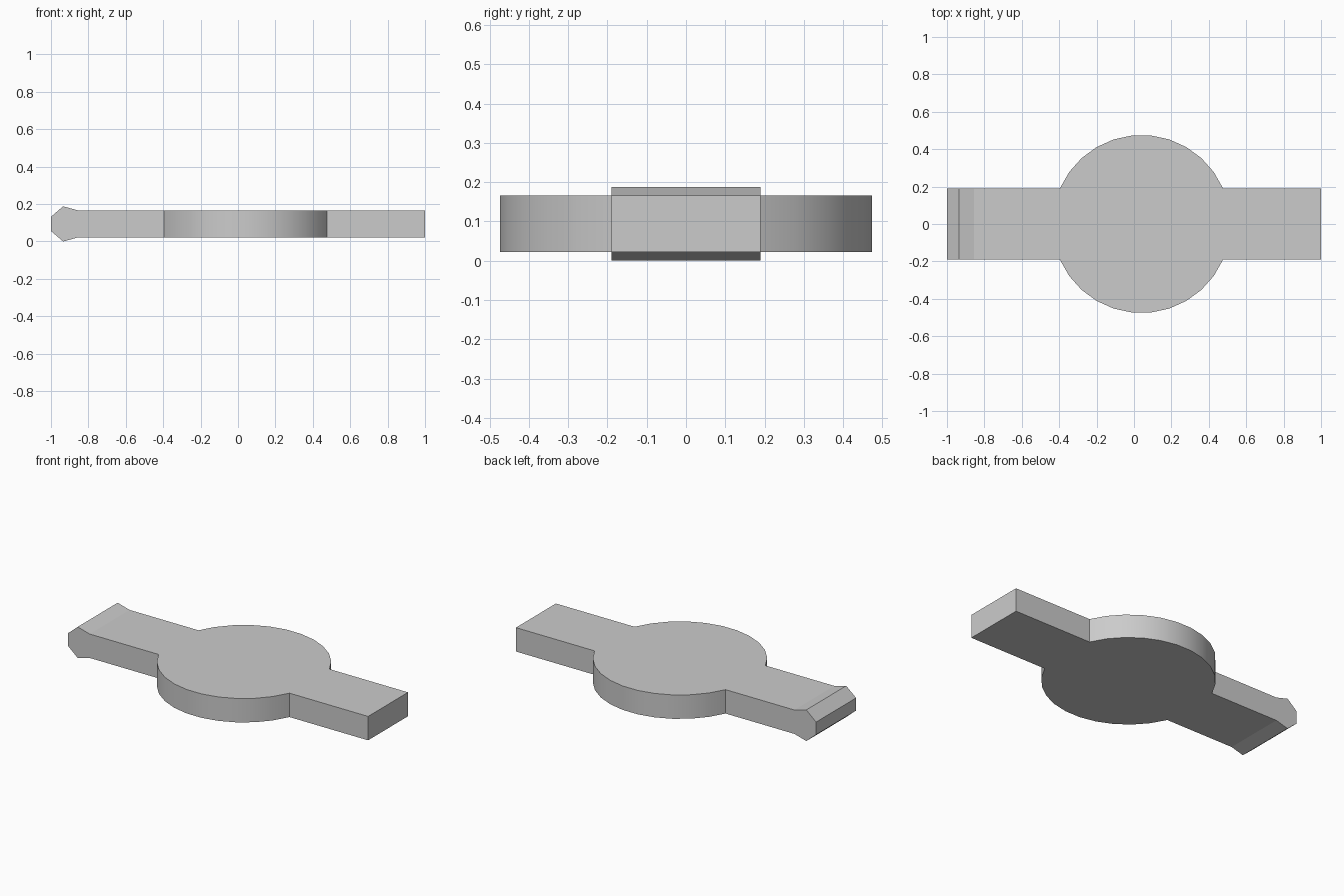
import bpy, bmesh, math

cube = bpy.data.objects.get("Cube")
if cube:
    bpy.data.objects.remove(cube)

# Plain grey material
GREY = (0.6, 0.6, 0.6, 1)
mat = bpy.data.materials.new("plain_grey")
mat.use_nodes = True
mat.diffuse_color = GREY
mat.node_tree.nodes["Principled BSDF"].inputs["Base Color"].default_value = GREY

BOTTOM, TOP = 0.022, 0.166
MID = (BOTTOM + TOP) / 2
ARM = 0.19            # half width of the arms
CX, R = 0.04, 0.476   # round middle
NECK = -0.855         # where the flared tip begins
SEGS = 11


def arc(start, end):
    """Points of the round middle between two angles."""
    return [(CX + R * math.cos(a), R * math.sin(a))
            for a in (start + (end - start) * i / SEGS for i in range(SEGS + 1))]


# Outline: straight arms joined by two arcs
a0 = math.asin(ARM / R)
back = arc(a0, math.pi - a0)
front = arc(math.pi + a0, 2 * math.pi - a0)
outline = [(1, ARM)] + back + [(NECK, ARM), (NECK, -ARM)] + front + [(1, -ARM)]

bm = bmesh.new()
base = bm.faces.new([bm.verts.new((x, y, BOTTOM)) for x, y in outline])
ext = bmesh.ops.extrude_face_region(bm, geom=[base], use_keep_orig=True)
for v in ext["geom"]:
    if isinstance(v, bmesh.types.BMVert):
        v.co.z = TOP
bmesh.ops.recalc_face_normals(bm, faces=bm.faces)

# Smooth shading on the curved walls only
for f in bm.faces:
    c = f.calc_center_median()
    f.smooth = abs(f.normal.z) < 0.5 and abs(c.y) > ARM + 0.01

# Flared and chamfered tip, extruded from the neck end
end = min(bm.faces, key=lambda f: f.calc_center_median().x)
for x, half in ((-0.935, MID), (-1, 0.038)):
    res = bmesh.ops.extrude_discrete_faces(bm, faces=[end])
    end = res["faces"][0]
    for v in end.verts:
        v.co.x = x
        v.co.z = MID + math.copysign(half, v.co.z - MID)
bmesh.ops.recalc_face_normals(bm, faces=bm.faces)

mesh = bpy.data.meshes.new("link_plate")
bm.to_mesh(mesh)
bm.free()
mesh.materials.append(mat)
plate = bpy.data.objects.new("link_plate", mesh)
bpy.context.collection.objects.link(plate)
